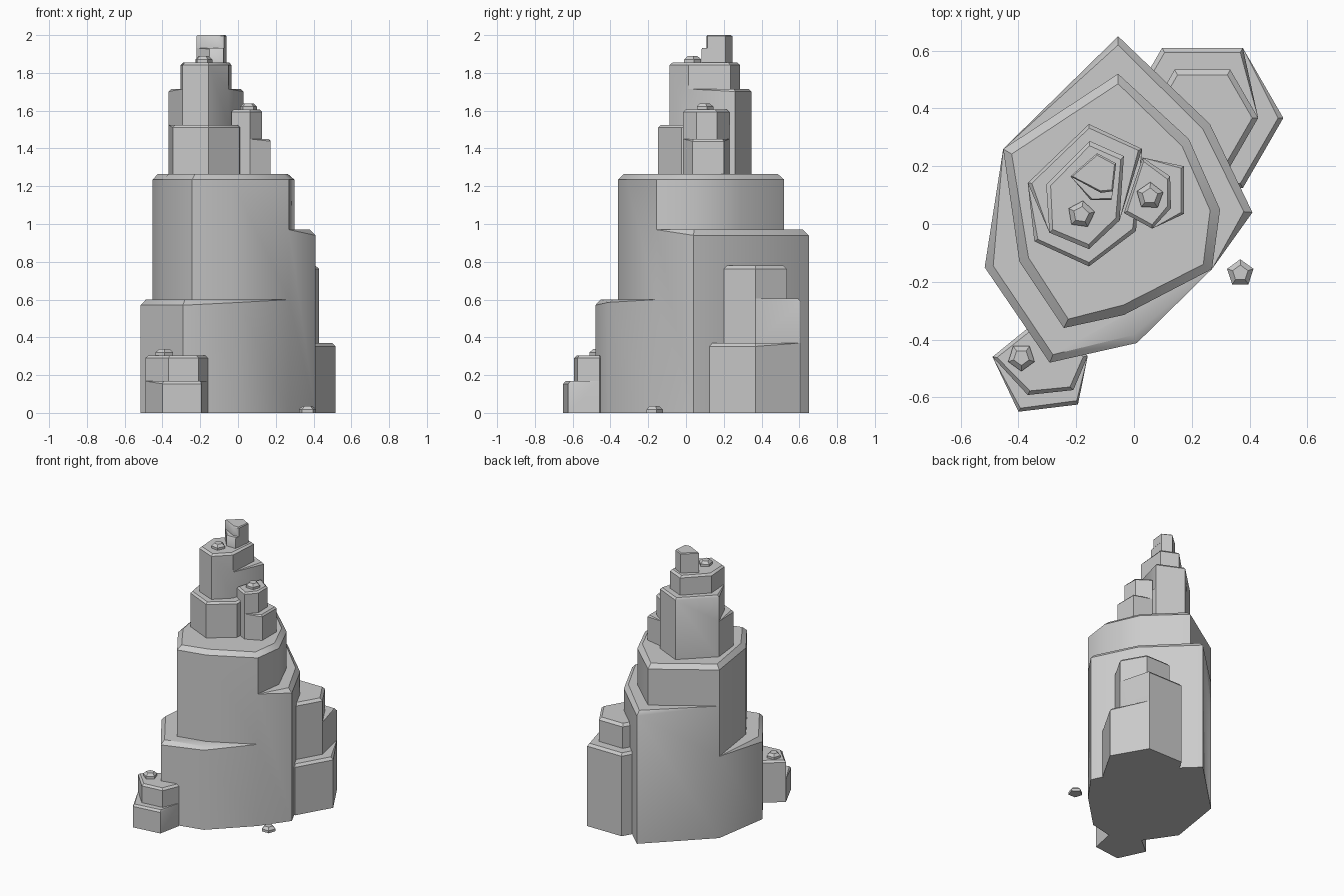
import bpy, bmesh, math
from mathutils import Vector

cube = bpy.data.objects.get("Cube")
if cube:
    bpy.data.objects.remove(cube, do_unlink=True)

stone = bpy.data.materials.new("grey_stone")
stone.use_nodes = True
GREY = (0.6, 0.6, 0.6, 1)
stone.diffuse_color = GREY
stone.node_tree.nodes["Principled BSDF"].inputs["Base Color"].default_value = GREY


def loft(name, rings):
    """Skin a stack of equal-length rings, merging columns that coincide."""
    bm = bmesh.new()
    loops = [[bm.verts.new(p) for p in ring] for ring in rings]
    n = len(loops[0])
    for a, b in zip(loops, loops[1:]):
        for i in range(n):
            j = (i + 1) % n
            bm.faces.new((a[i], a[j], b[j], b[i]))
    bm.faces.new(loops[0][::-1])
    bm.faces.new(loops[-1])
    bmesh.ops.remove_doubles(bm, verts=bm.verts[:], dist=0.0005)
    bmesh.ops.dissolve_limit(bm, angle_limit=math.radians(0.5),
                             verts=bm.verts[:], edges=bm.edges[:])
    bmesh.ops.recalc_face_normals(bm, faces=bm.faces[:])
    mesh = bpy.data.meshes.new(name)
    bm.to_mesh(mesh)
    bm.free()
    mesh.materials.append(stone)
    obj = bpy.data.objects.new(name, mesh)
    bpy.context.collection.objects.link(obj)
    bpy.ops.object.select_all(action='DESELECT')
    obj.select_set(True)
    bpy.context.view_layer.objects.active = obj
    bpy.ops.object.shade_smooth_by_angle(angle=math.radians(38))
    return obj


def stepped_rock(name, outer, inner, base, shelves, top, bevel):
    """Prism whose corners step from outer to inner at each chamfered shelf.
    shelves: (height, {corner: chamfer scale})"""
    outer = [Vector(p) for p in outer]
    inner = [Vector(p) for p in inner]
    now = list(outer)

    def at(points, z, drop={}):
        return [(p.x, p.y, z - bevel * drop.get(i, 0)) for i, p in enumerate(points)]

    rings = [at(now, base)]
    for z, corners in shelves:
        rings.append(at(now, z, corners))
        for i in corners:
            now[i] = outer[i] + (inner[i] - outer[i]).normalized() * bevel
        rings.append(at(now, z))
        for i in corners:
            now[i] = inner[i]
        rings.append(at(now, z))
    middle = sum(now, Vector((0, 0))) / len(now)
    rings.append(at(now, top - bevel))
    rings.append(at([p + (middle - p).normalized() * bevel * 1.15 for p in now], top))
    return loft(name, rings)


def ngon(cx, cy, r, sides, start=0):
    return [(cx + r * math.cos(start + math.tau * i / sides),
             cy + r * math.sin(start + math.tau * i / sides)) for i in range(sides)]


# Main tower body with a front-left shelf and a back-right shelf
stepped_rock("tower_body",
             [(-.055, .65), (.263, .346), (.41, .04), (.27, -.156),
              (.01, -.412), (-.292, -.48), (-.517, -.15), (-.453, .26)],
             [(-.055, .52), (.19, .294), (.298, .05), (.27, -.156),
              (-.035, -.315), (-.243, -.36), (-.397, -.13), (-.453, .26)],
             0, [(.6, {4: .5, 5: 1, 6: 1}), (.97, {0: 1, 1: 1, 2: 1})], 1.265, .03)

# Hexagonal outcrop behind the tower
stepped_rock("back_outcrop", ngon(.237, .367, .28, 6), ngon(.237, .367, .193, 6),
             0, [(.37, {0: 1, 5: 1, 4: 1}), (.605, {1: 1, 2: 1, 3: 1})], .78, .018)

# Low outcrop in front of the tower
stepped_rock("front_outcrop",
             [(-.49, -.46), (-.40, -.65), (-.194, -.625), (-.16, -.457), (-.33, -.33)],
             [(-.49, -.46), (-.368, -.592), (-.21, -.575), (-.165, -.457), (-.33, -.33)],
             0, [(.168, {1: 1, 2: 1})], .305, .014)

# Upper spire
stepped_rock("upper_spire",
             [(-.156, .346), (.028, .26), (.007, -.024),
              (-.156, -.147), (-.345, -.06), (-.368, .142)],
             [(-.153, .287), (-.035, .235), (-.05, .012),
              (-.156, -.087), (-.293, -.03), (-.304, .137)],
             1.25, [(1.525, {2: 1, 3: 1, 4: 1}), (1.715, {0: 1, 1: 1, 5: 1})], 1.855, .014)

# Side spire
stepped_rock("side_spire",
             [(.03, .23), (.173, .20), (.173, .035), (.063, -.016), (-.035, .038)],
             [(.03, .215), (.125, .165), (.128, .055), (.063, -.016), (-.035, .038)],
             1.25, [(1.45, {1: 1, 2: 1})], 1.605, .012)

# Peak block
stepped_rock("peak",
             [(-.128, .245), (-.062, .21), (-.078, .083), (-.15, .083), (-.22, .165)],
             [(-.128, .245), (-.062, .21), (-.073, .113), (-.115, .108), (-.22, .165)],
             1.84, [(1.932, {2: 1, 3: 1})], 2.0, .006)

# Small five-sided pebbles
for name, x, y, z, turn in (("ground_pebble", .368, -.17, 0, 90),
                            ("front_pebble", -.39, -.462, .303, -90),
                            ("spire_pebble", -.183, .033, 1.853, 82),
                            ("side_pebble", .055, .097, 1.603, 88)):
    start = math.radians(turn)
    levels = ((.048, 0), (.048, .018), (.028, .036))
    loft(name, [[(px, py, z + h) for px, py in ngon(x, y, r, 5, start)]
                for r, h in levels])
